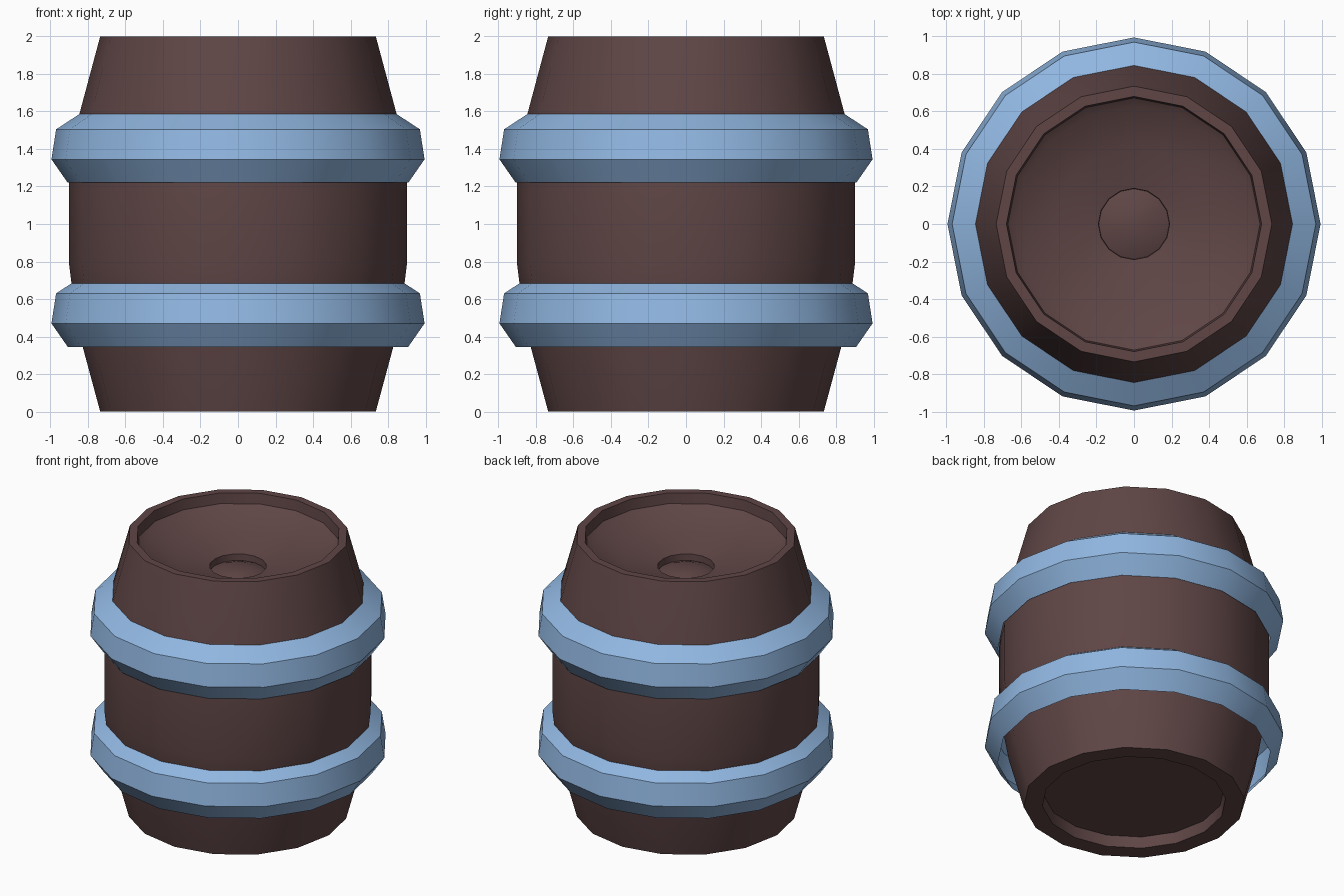
import bpy, bmesh
from math import cos, sin, pi, radians

if "Cube" in bpy.data.objects:
    bpy.data.objects.remove(bpy.data.objects["Cube"])

SIDES = 16


def material(name, color):
    m = bpy.data.materials.new(name)
    m.diffuse_color = color
    m.use_nodes = True
    m.node_tree.nodes["Principled BSDF"].inputs["Base Color"].default_value = m.diffuse_color
    return m


def lathe(name, profile, mat):
    """Turn a (radius, z) profile, listed bottom to top on the outside, around z."""
    bm = bmesh.new()
    rings = []
    for r, z in profile:
        n = SIDES if r > 0 else 1
        rings.append([bm.verts.new((r * cos(2 * pi * i / SIDES),
                                    r * sin(2 * pi * i / SIDES), z)) for i in range(n)])
    for a, b in zip(rings, rings[1:]):
        for i in range(SIDES):
            j = (i + 1) % SIDES
            if len(a) == 1:
                bm.faces.new((a[0], b[j], b[i]))
            elif len(b) == 1:
                bm.faces.new((a[i], a[j], b[0]))
            else:
                bm.faces.new((a[i], a[j], b[j], b[i]))
    mesh = bpy.data.meshes.new(name)
    bm.to_mesh(mesh)
    bm.free()
    mesh.materials.append(mat)
    obj = bpy.data.objects.new(name, mesh)
    bpy.context.collection.objects.link(obj)
    bpy.ops.object.select_all(action='DESELECT')
    obj.select_set(True)
    bpy.context.view_layer.objects.active = obj
    bpy.ops.object.shade_smooth_by_angle(angle=radians(30))
    return obj


wood = material("dark_wood", (0.115, 0.06, 0.06, 1))
metal = material("blue_metal", (0.28, 0.47, 0.75, 1))

# Barrel body: recessed base, bulging staves, rim, dished lid and sunken plug
lathe("barrel_body", [
    (0, 0.08), (0.6, 0.08), (0.61, 0), (0.735, 0),
    (0.835, 0.37), (0.885, 0.66), (0.9, 0.78),
    (0.9, 1.22), (0.885, 1.38), (0.845, 1.59), (0.735, 2),
    (0.68, 2), (0.672, 1.925), (0.63, 1.895),
    (0.42, 1.825), (0.19, 1.777), (0.188, 1.73), (0.1, 1.765), (0, 1.77),
], wood)

# Two identical hoops, open at the underside
for label, z in (("lower_hoop", 0.345), ("upper_hoop", 1.22)):
    lathe(label, [(0.908, z), (0.995, z + 0.125),
                  (0.97, z + 0.285), (0.84, z + 0.37)], metal)
